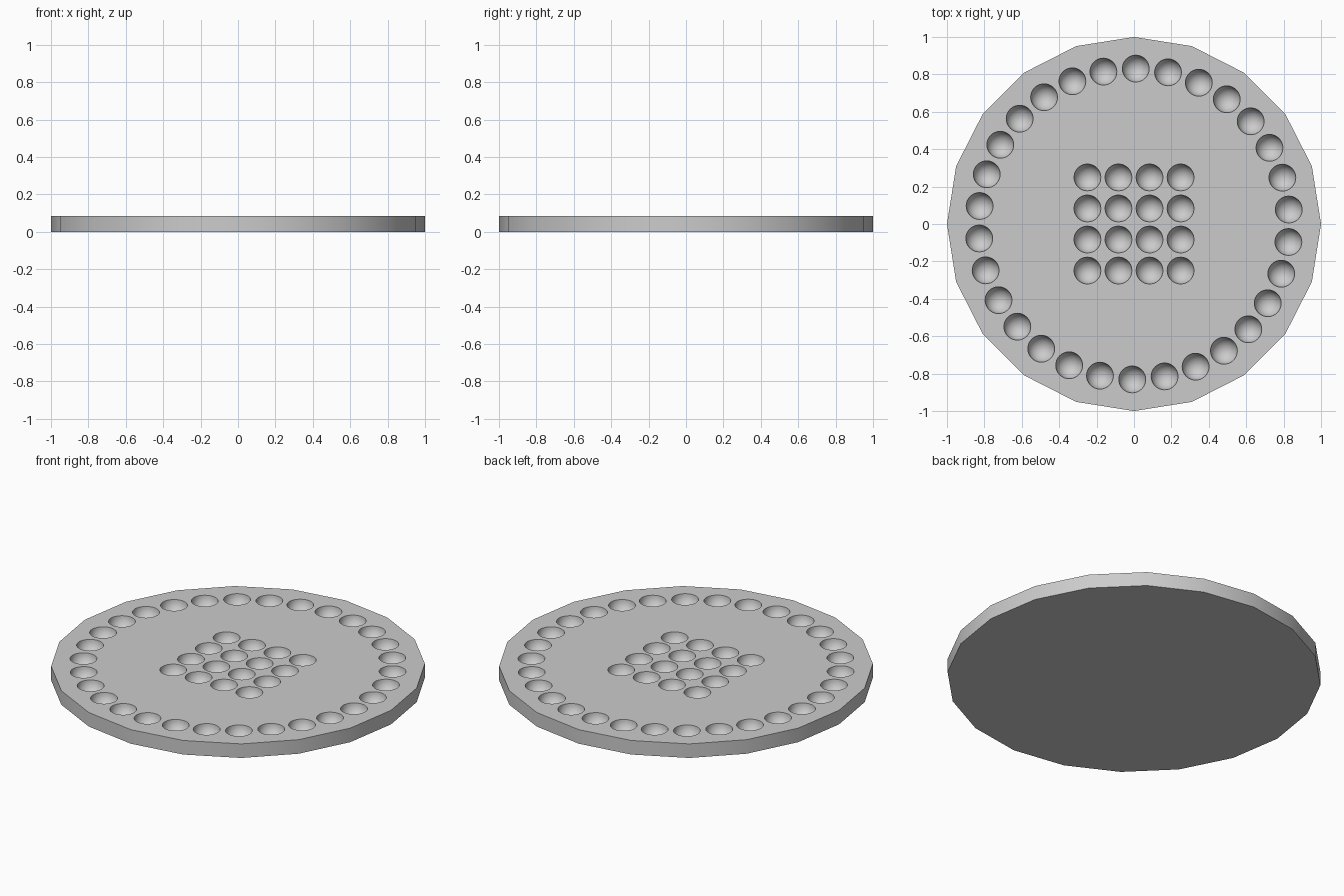
import bpy, bmesh
from math import cos, sin, radians
from mathutils import Matrix

if "Cube" in bpy.data.objects:
    bpy.data.objects.remove(bpy.data.objects["Cube"])

THICK = 0.083
DIMPLE_R = 0.072
RING_R = 0.831
RING_COUNT = 30
RING_START = 5.35


def make_object(name, bm):
    mesh = bpy.data.meshes.new(name)
    bm.to_mesh(mesh)
    bm.free()
    obj = bpy.data.objects.new(name, mesh)
    bpy.context.collection.objects.link(obj)
    return obj


# Twenty-sided board
bm = bmesh.new()
rim = [bm.verts.new((cos(radians(18 * i)), sin(radians(18 * i)), 0)) for i in range(20)]
base = bm.faces.new(rim)
top = bmesh.ops.extrude_face_region(bm, geom=[base], use_keep_orig=True)
bmesh.ops.translate(bm, vec=(0, 0, THICK),
                    verts=[v for v in top["geom"] if isinstance(v, bmesh.types.BMVert)])
bmesh.ops.recalc_face_normals(bm, faces=bm.faces)
board = make_object("game_board", bm)

# Marble hollows: outer ring and central four by four block
spots = []
for i in range(RING_COUNT):
    a = radians(RING_START + i * 360 / RING_COUNT)
    spots.append((RING_R * cos(a), RING_R * sin(a)))
steps = (-0.249, -0.083, 0.083, 0.249)
spots += [(x, y) for x in steps for y in steps]

bm = bmesh.new()
for x, y in spots:
    bmesh.ops.create_uvsphere(bm, u_segments=32, v_segments=16, radius=DIMPLE_R,
                              matrix=Matrix.Translation((x, y, THICK + 0.001)))
cutter = make_object("hollow_cutter", bm)
cutter.hide_render = True

# Carve the hollows
bpy.context.view_layer.objects.active = board
board.select_set(True)
cut = board.modifiers.new("hollows", "BOOLEAN")
cut.operation = "DIFFERENCE"
cut.solver = "EXACT"
cut.object = cutter
bpy.ops.object.modifier_apply(modifier=cut.name)
bpy.data.objects.remove(cutter, do_unlink=True)

bpy.ops.object.shade_smooth_by_angle(angle=radians(30))
